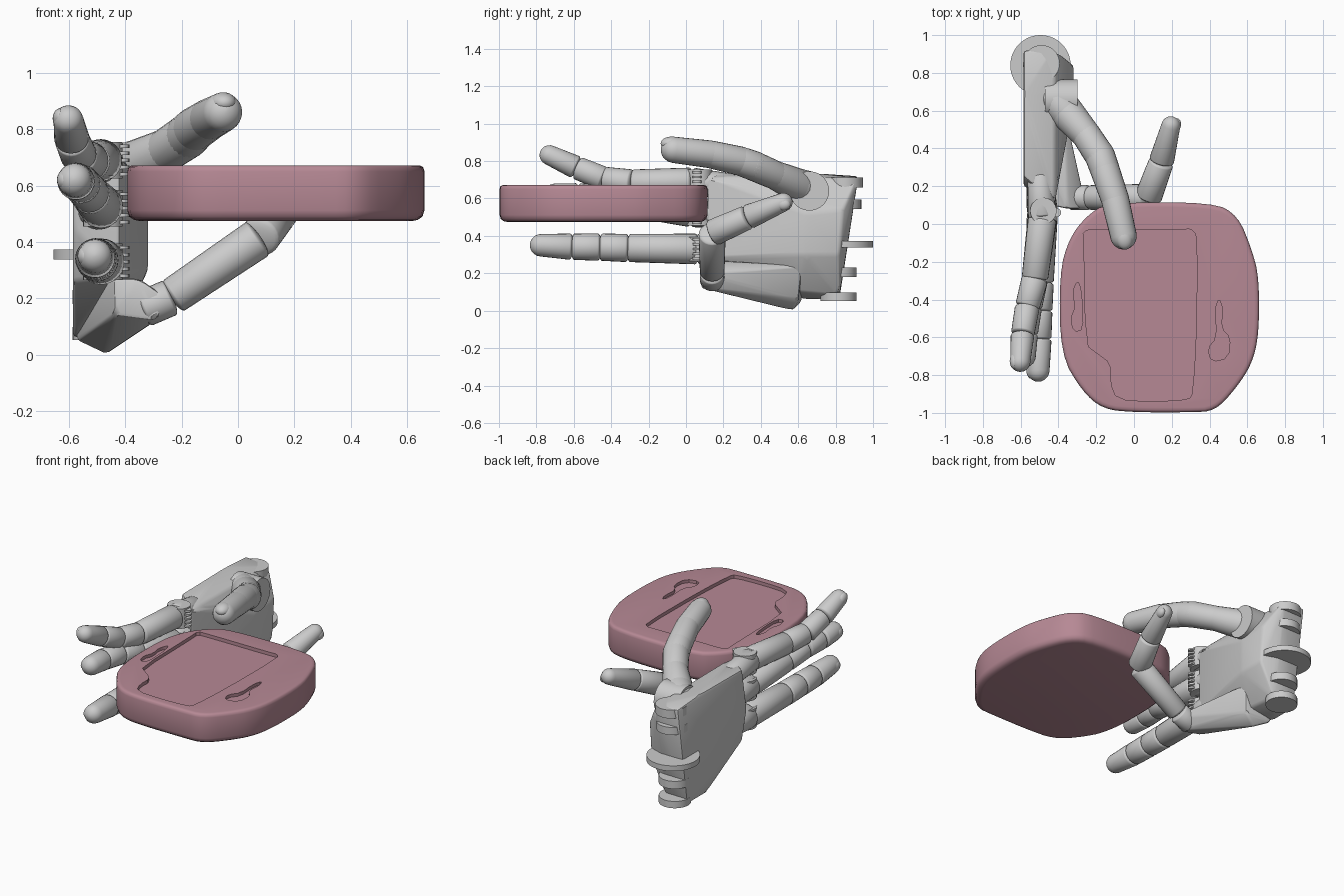
import bpy, bmesh
from math import pi, cos, sin, radians
from mathutils import Vector, Matrix

if "Cube" in bpy.data.objects:
    bpy.data.objects.remove(bpy.data.objects["Cube"])

pink = bpy.data.materials.new("pink")
pink.diffuse_color = (0.47, 0.25, 0.30, 1)
pink.use_nodes = True
pink.node_tree.nodes["Principled BSDF"].inputs["Base Color"].default_value = pink.diffuse_color


def finish(name, bm, angle=35, mat=None):
    bmesh.ops.recalc_face_normals(bm, faces=bm.faces)
    me = bpy.data.meshes.new(name)
    bm.to_mesh(me)
    bm.free()
    ob = bpy.data.objects.new(name, me)
    bpy.context.collection.objects.link(ob)
    if mat:
        me.materials.append(mat)
    smooth(ob, angle)
    return ob


def smooth(ob, angle):
    bpy.ops.object.select_all(action='DESELECT')
    ob.select_set(True)
    bpy.context.view_layer.objects.active = ob
    bpy.ops.object.shade_smooth_by_angle(angle=radians(angle))


def loft(bm, rings):
    rows = [[bm.verts.new(p) for p in r] for r in rings]
    n = len(rows[0])
    for a, b in zip(rows, rows[1:]):
        for i in range(n):
            bm.faces.new((a[i], a[(i + 1) % n], b[(i + 1) % n], b[i]))
    bm.faces.new(rows[0][::-1])
    bm.faces.new(rows[-1])


def chaikin(pts, times):
    for _ in range(times):
        out = []
        for i, (x, y) in enumerate(pts):
            u, v = pts[(i + 1) % len(pts)]
            out += [(x * .75 + u * .25, y * .75 + v * .25), (x * .25 + u * .75, y * .25 + v * .75)]
        pts = out
    return pts


def phalanx(bm, a, b, ra, rb, round_a=0.3, round_b=0.3, sides=24):
    """Tapered bone with domed ends."""
    a, b = Vector(a), Vector(b)
    ax = (b - a).normalized()
    q = ax.to_track_quat('Z', 'Y')
    steps = [i * pi / 10 for i in range(6)]
    prof = [(a - ax * ra * round_a * cos(t), max(ra * sin(t), .004)) for t in steps]
    prof += [(b + ax * rb * round_b * cos(t), max(rb * sin(t), .004)) for t in reversed(steps)]
    loft(bm, [[c + q @ Vector((r * cos(2 * pi * k / sides), r * sin(2 * pi * k / sides), 0))
               for k in range(sides)] for c, r in prof])


def finger(name, path, radii):
    """Chain of bones with narrow gaps at the joints."""
    bm = bmesh.new()
    last = len(path) - 2
    for i in range(last + 1):
        a, b = Vector(path[i]), Vector(path[i + 1])
        gap = (b - a).normalized() * .012
        end = b if i == last else b - gap
        phalanx(bm, a + gap, end, radii[i], radii[i + 1], .3, 1.0 if i == last else .25)
    return finish(name, bm, 40)


def hull(name, pts, bevel=.015):
    bm = bmesh.new()
    for p in pts:
        bm.verts.new(p)
    bmesh.ops.convex_hull(bm, input=bm.verts)
    loose = [v for v in bm.verts if not v.link_faces]
    bmesh.ops.delete(bm, geom=loose, context='VERTS')
    bmesh.ops.dissolve_limit(bm, angle_limit=radians(2), verts=bm.verts, edges=bm.edges)
    bmesh.ops.bevel(bm, geom=list(bm.edges), offset=bevel, segments=2, affect='EDGES', profile=.5)
    return finish(name, bm, 30)


def disc(name, c, r, h, axis='Z', sides=40):
    bm = bmesh.new()
    rot = Matrix.Rotation(pi / 2, 4, 'Y') if axis == 'X' else Matrix()
    bmesh.ops.create_cone(bm, cap_ends=True, segments=sides, radius1=r, radius2=r, depth=h,
                          matrix=Matrix.Translation(c) @ rot)
    return finish(name, bm)


def nail(name, c, size, rot):
    bm = bmesh.new()
    bmesh.ops.create_uvsphere(bm, u_segments=20, v_segments=12, radius=1)
    m = Matrix.Translation(c) @ rot.to_4x4() @ Matrix.Diagonal((*size, 1))
    bmesh.ops.transform(bm, matrix=m, verts=bm.verts)
    finish(name, bm)


# Plate: rounded octagonal slab with fairly crisp rims
outline = chaikin([(-.14, .115), (.42, .115), (.55, .045), (.622, -.13), (.662, -.28), (.662, -.58), (.625, -.74),
                   (.54, -.87), (.43, -.99), (.3, -.997), (0, -.997), (-.165, -.98), (-.275, -.885), (-.39, -.69),
                   (-.395, -.26), (-.345, -.08), (-.255, .04)], 2)
mid = Vector((.135, -.44))
levels = [(.474, .045), (.478, .024), (.49, .007), (.512, 0), (.65, 0), (.664, .004), (.67, .012), (.672, .026)]
bm = bmesh.new()
rings = []
for z, inset in levels:
    ring = []
    for p in outline:
        d = Vector(p) - mid
        q = mid + d * (1 - inset / d.length)
        ring.append((q.x, q.y, z))
    rings.append(ring)
loft(bm, rings)
plate = finish("plate", bm, 40, pink)

# Shallow tray and two side slots cut into the plate
tray = [(-.27, -.035), (-.2, -.03), (.26, -.03), (.3, -.025), (.335, -.06), (.33, -.6), (.31, -.9), (.29, -.93),
        (.1, -.94), (-.09, -.93), (-.125, -.84), (-.12, -.74), (-.2, -.68), (-.255, -.64), (-.265, -.1)]
slot_l = [(-.3, -.3), (-.285, -.33), (-.275, -.4), (-.27, -.56), (-.32, -.57), (-.335, -.5), (-.31, -.44), (-.325, -.36)]
slot_r = [(.45, -.39), (.47, -.45), (.46, -.55), (.51, -.6), (.5, -.71), (.41, -.73), (.39, -.66), (.44, -.6), (.43, -.45)]
for shape, depth in ((tray, .022), (slot_l, .02), (slot_r, .02)):
    bm = bmesh.new()
    o = chaikin(shape, 1)
    loft(bm, [[(x, y, z) for x, y in o] for z in (.672 - depth, .75)])
    cutter = finish("cutter", bm)
    cutter.hide_render = True
    m = plate.modifiers.new("cut", 'BOOLEAN')
    m.operation, m.object, m.solver = 'DIFFERENCE', cutter, 'EXACT'
    bpy.context.view_layer.objects.active = plate
    bpy.ops.object.modifier_apply(modifier="cut")
    bpy.data.objects.remove(cutter)
smooth(plate, 40)

# Palm shell and the inward-folded panel carrying the little finger
back = [(.25, .26), (.2, .45), (.25, .73), (.7, .735), (.92, .72), (.82, .06), (.62, .06)]
front = [(.11, .28), (.11, .72), (.7, .715), (.92, .705), (.82, .08), (.6, .1)]
pad = [(.64, .3), (.64, .52), (.84, .54), (.82, .3)]
hull("palm", [(-.585, *p) for p in back] + [(-.42, *p) for p in front] + [(-.32, *p) for p in pad])
hull("little_finger_panel", [(-.29, .08, .12), (-.25, .08, .20), (-.35, .08, .27), (-.44, .1, .27), (-.44, .1, .14),
                             (-.575, .62, .05), (-.47, .57, 0), (-.39, .6, .06), (-.37, .62, .24), (-.57, .62, .25)],
     .012)

# Wrist plates and large wrist disc
for i, (y, z, h) in enumerate([(.815, .075, .045), (.815, .205, .05), (.84, .57, .05), (.85, .685, .055)]):
    disc(f"wrist_plate_{i}", (-.49, y, z), .097, h)
disc("wrist_disc", (-.495, .84, .355), .16, .035, sides=56)

# Thumb with a round mount, a waisted middle and a broad tip
disc("thumb_mount", (-.385, .66, .64), .105, .17, 'X')
bm = bmesh.new()
thumb = [(-.42, .66, .65), (-.36, .595, .67), (-.255, .475, .725), (-.18, .36, .775), (-.155, .29, .80),
         (-.10, .13, .836), (-.055, -.065, .86)]
rad = [.095, .092, .077, .08, .078, .074, .07]
for i in range(6):
    phalanx(bm, thumb[i], thumb[i + 1], rad[i], rad[i + 1], 1, 1)
finish("thumb", bm, 40)
nail("thumb_nail", (-.053, -.075, .894), (.047, .062, .037), Matrix.Rotation(.2, 3, 'Z'))

# Three extended fingers rooted in the palm
finger("index_finger", [(-.5, .26, .665), (-.485, .03, .69), (-.525, -.29, .685), (-.565, -.44, .705),
                        (-.59, -.585, .765), (-.602, -.73, .832)], [.065, .075, .07, .065, .062, .053])
finger("middle_finger", [(-.5, .26, .51), (-.485, .03, .525), (-.525, -.29, .57), (-.555, -.44, .605),
                         (-.575, -.58, .615), (-.58, -.70, .62)], [.07, .078, .07, .068, .066, .06])
finger("ring_finger", [(-.5, .26, .335), (-.485, .06, .33), (-.5, -.31, .335), (-.505, -.46, .34),
                       (-.507, -.61, .342), (-.507, -.775, .35)], [.07, .082, .075, .073, .07, .06])

# Curled little finger with an exposed joint
finger("little_finger", [(-.34, .14, .16), (-.235, .14, .205), (.075, .14, .415), (.145, .33, .5), (.195, .52, .58)],
       [.066, .066, .072, .066, .05])

# Knuckle hinges with ribbed tendon guides
for n, z in (("index", .69), ("middle", .52), ("ring", .33)):
    disc(n + "_knuckle", (-.48, .07, z), .07, .13, sides=28)
    for k in range(5):
        disc(f"{n}_rib_{k}", (-.41, .06, z - .05 + k * .025), .024, .012, sides=16)

# Finger nails on the back of the hand
nail("index_nail", (-.632, -.725, .838), (.026, .045, .034), Matrix.Rotation(-.43, 3, 'X'))
nail("middle_nail", (-.615, -.70, .62), (.028, .045, .036), Matrix.Identity(3))
nail("ring_nail", (-.542, -.775, .35), (.028, .045, .036), Matrix.Identity(3))
nail("little_nail", (.222, .52, .568), (.026, .04, .032), Matrix.Rotation(-.25, 3, 'Z'))
